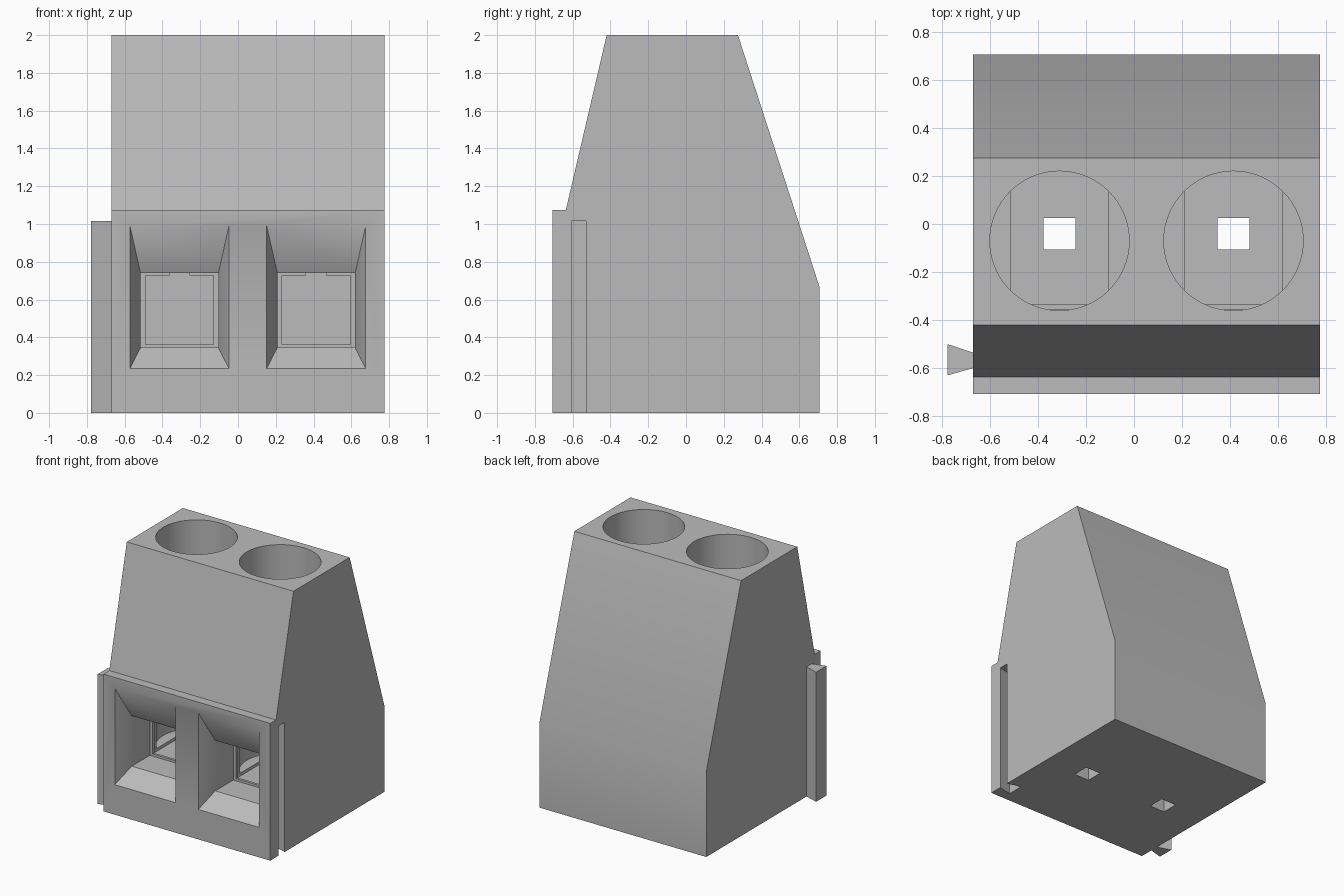
import bpy
import bmesh
import math
from mathutils import Vector

cube = bpy.data.objects.get("Cube")
if cube:
    bpy.data.objects.remove(cube, do_unlink=True)

grey = bpy.data.materials.new("housing_grey")
grey.use_nodes = True
colour = (0.5, 0.5, 0.5, 1)
grey.diffuse_color = colour
grey.node_tree.nodes["Principled BSDF"].inputs["Base Color"].default_value = colour


def loft(name, start, end):
    """Closed solid between two matching loops of points."""
    bm = bmesh.new()
    a = [bm.verts.new(p) for p in start]
    b = [bm.verts.new(p) for p in end]
    bm.faces.new(a)
    bm.faces.new(b)
    for i in range(len(a)):
        j = (i + 1) % len(a)
        bm.faces.new((a[i], a[j], b[j], b[i]))
    bmesh.ops.recalc_face_normals(bm, faces=bm.faces)
    mesh = bpy.data.meshes.new(name)
    bm.to_mesh(mesh)
    bm.free()
    mesh.materials.append(grey)
    obj = bpy.data.objects.new(name, mesh)
    bpy.context.collection.objects.link(obj)
    return obj


def upright(x, half, low, high, y):
    """Rectangle facing the front."""
    return [Vector(p) for p in ((x - half, y, low), (x + half, y, low),
                                (x + half, y, high), (x - half, y, high))]


def channel(x, half, low, high, front, back):
    return loft("cutter", upright(x, half, low, high, front),
                upright(x, half, low, high, back))


def column(name, outline, low, high):
    return loft(name, [(x, y, low) for x, y in outline],
                [(x, y, high) for x, y in outline])


def cut(target, cutter):
    cutter.hide_render = True
    mod = target.modifiers.new("cut", "BOOLEAN")
    mod.operation = "DIFFERENCE"
    mod.solver = "EXACT"
    mod.object = cutter
    bpy.context.view_layer.objects.active = target
    bpy.ops.object.modifier_apply(modifier=mod.name)
    bpy.data.objects.remove(cutter, do_unlink=True)


# Housing: side profile extruded across the width
LEFT, RIGHT, FRONT, BACK = 0.775, -0.67, -0.708, 0.706
profile = [(FRONT, 0), (BACK, 0), (BACK, 0.67), (0.275, 2),
           (-0.42, 2), (-0.636, 1.075), (FRONT, 1.075)]
housing = loft("housing", [(RIGHT, y, z) for y, z in profile],
               [(LEFT, y, z) for y, z in profile])

# Two wire entries with screw wells
for x in (-0.31, 0.414):
    # Flared mouth, run slightly past the front face
    outer = upright(x, 0.262, 0.235, 0.99, FRONT)
    inner = upright(x, 0.206, 0.345, 0.74, FRONT + 0.13)
    beyond = [o + (o - i) * 0.1 for o, i in zip(outer, inner)]
    cut(housing, loft("cutter", beyond, inner))
    # Entry channel, narrow window and clamp chamber
    cut(housing, channel(x, 0.206, 0.345, 0.74, FRONT + 0.12, -0.355))
    cut(housing, channel(x, 0.181, 0.363, 0.727, -0.37, -0.32))
    cut(housing, channel(x, 0.204, 0.345, 0.74, -0.335, 0.24))
    # Round screw well from the top
    steps = 64
    ring = [(x + 0.29 * math.cos(math.tau * i / steps),
             -0.07 + 0.29 * math.sin(math.tau * i / steps)) for i in range(steps)]
    cut(housing, column("cutter", ring, 0.368, 2.1))
    # Square pin hole through the floor
    h = 0.066
    square = [(x - h, -0.04 - h), (x + h, -0.04 - h),
              (x + h, -0.04 + h), (x - h, -0.04 + h)]
    cut(housing, column("cutter", square, -0.1, 0.5))

# Dovetail groove on the left side
groove = [(LEFT - 0.11, -0.63), (LEFT - 0.11, -0.5),
          (LEFT + 0.01, -0.532), (LEFT + 0.01, -0.603)]
cut(housing, column("cutter", groove, -0.1, 1.015))

# Matching dovetail tongue on the right side
tongue = column("dovetail_tongue", [(RIGHT - 0.107, -0.63), (RIGHT - 0.107, -0.5),
                                    (RIGHT, -0.535), (RIGHT, -0.6)], 0, 1.015)

bpy.ops.object.select_all(action="DESELECT")
for obj in (housing, tongue):
    obj.select_set(True)
bpy.context.view_layer.objects.active = housing
bpy.ops.object.shade_smooth_by_angle(angle=math.radians(30))
